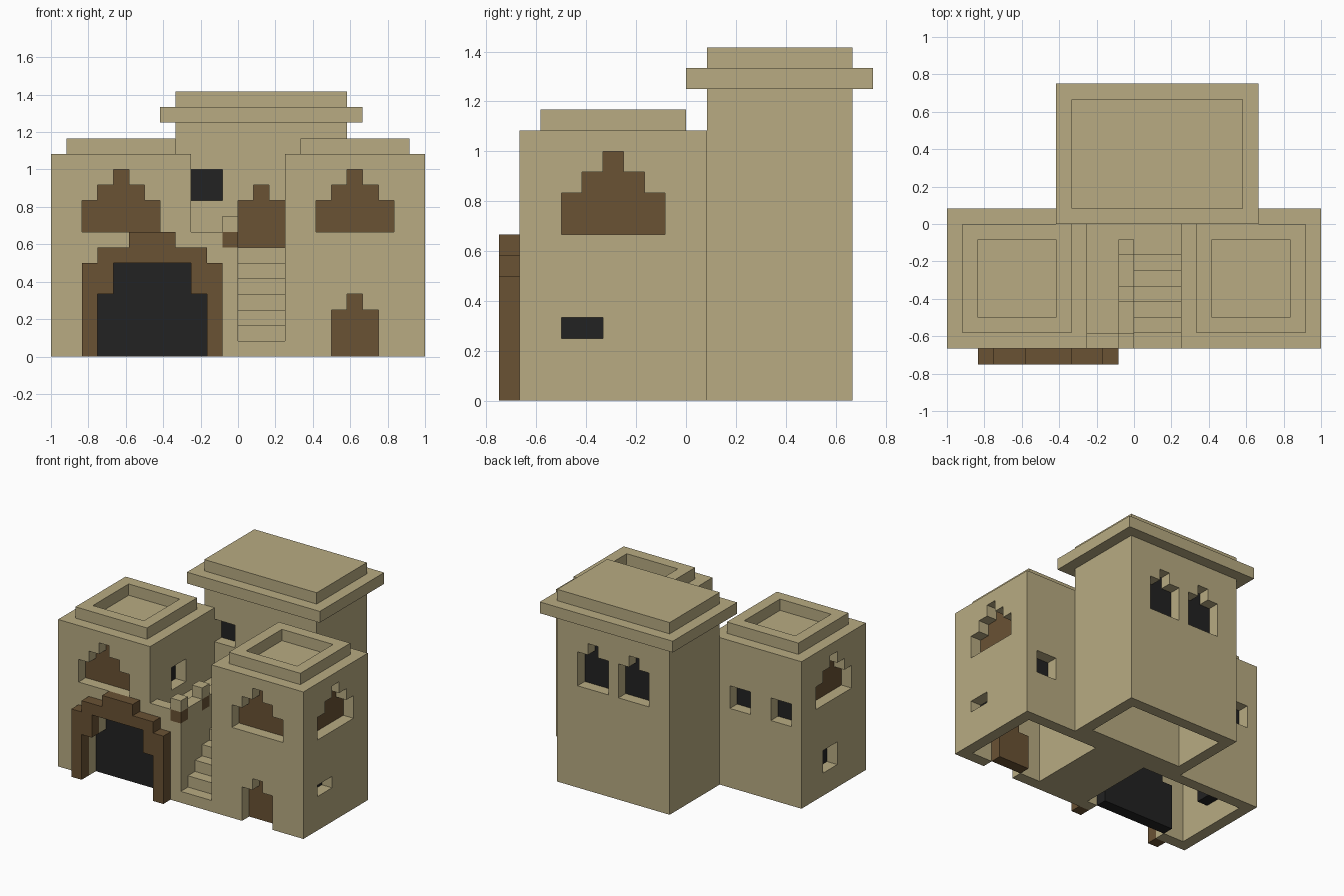
import bpy, bmesh

if "Cube" in bpy.data.objects:
    bpy.data.objects.remove(bpy.data.objects["Cube"], do_unlink=True)

U = 1 / 12  # one building block


def material(name, rgb):
    m = bpy.data.materials.new(name)
    m.use_nodes = True
    m.diffuse_color = (*rgb, 1)
    m.node_tree.nodes["Principled BSDF"].inputs["Base Color"].default_value = (*rgb, 1)
    return m


SAND = material("sandstone", (0.479, 0.407, 0.223))
BROWN = material("brown_wood", (0.144, 0.084, 0.034))
DARK = material("dark_opening", (0.016, 0.016, 0.016))


def prism(name, outline, axis, a, b, mat=SAND):
    """Extrude an outline of (across, height) points along x or y from a to b."""
    def place(p, d):
        return (d * U, p[0] * U, p[1] * U) if axis == "x" else (p[0] * U, d * U, p[1] * U)
    bm = bmesh.new()
    near = [bm.verts.new(place(p, a)) for p in outline]
    far = [bm.verts.new(place(p, b)) for p in outline]
    bm.faces.new(near)
    bm.faces.new(far)
    for i in range(len(outline)):
        j = (i + 1) % len(outline)
        bm.faces.new((near[i], near[j], far[j], far[i]))
    bmesh.ops.recalc_face_normals(bm, faces=bm.faces)
    me = bpy.data.meshes.new(name)
    bm.to_mesh(me)
    bm.free()
    me.materials.append(mat)
    ob = bpy.data.objects.new(name, me)
    bpy.context.collection.objects.link(ob)
    return ob


def box(name, x0, x1, y0, y1, z0, z1, mat=SAND):
    return prism(name, [(x0, z0), (x1, z0), (x1, z1), (x0, z1)], "y", y0, y1, mat)


def stepped(centre, base, tiers):
    """Stepped gable outline from (width, height) tiers stacked on base."""
    right, left, z = [], [], base
    for w, h in tiers:
        right += [(centre + w / 2, z), (centre + w / 2, z + h)]
        left += [(centre - w / 2, z), (centre - w / 2, z + h)]
        z += h
    return right + left[::-1]


def cut(targets, cutter):
    """Carve the cutter out of each target, then drop the cutter."""
    cutter.hide_render = True
    for ob in targets:
        mod = ob.modifiers.new("cut", "BOOLEAN")
        mod.operation, mod.solver, mod.object = "DIFFERENCE", "EXACT", cutter
        dg = bpy.context.evaluated_depsgraph_get()
        me = bpy.data.meshes.new_from_object(ob.evaluated_get(dg))
        ob.modifiers.clear()
        ob.data = me
    bpy.data.objects.remove(cutter, do_unlink=True)


def opening(name, targets, outline, axis, face, inward, mat):
    """Cut a hole through a one-block wall and set a coloured block behind it."""
    cut(targets, prism("cutter", outline, axis, face - inward * 0.5, face + inward * 1.02))
    back = face + inward
    prism(name, outline, axis, back, back + inward, mat)


GABLE = [(5, 2), (3, 1), (1, 1)]
DOOR = [(3, 3), (1, 1)]
SQUARE = [(2, 2)]

# Hollow main masses
left_of_stairs = box("west_wing", -12, -3, -8, 1, 0, 13)
right_of_stairs = box("east_wing", 3, 12, -8, 1, 0, 13)
tower = box("tower", -4, 7, 1, 8, 0, 15)
terrace = box("terrace", -3, 0, -8, 1, 0, 7)
cut([left_of_stairs], box("cutter", -11, -4, -7, 0, -1, 12))
cut([right_of_stairs], box("cutter", 4, 11, -7, 0, -1, 12))
cut([tower], box("cutter", -3, 6, 2, 7, -1, 14))
cut([left_of_stairs, terrace], box("cutter", -5, -1, -7, 0, -1, 6))

# Roof parapets and tower cap
for name, x in (("west_parapet", -11), ("east_parapet", 4)):
    parapet = box(name, x, x + 7, -7, 0, 13, 14)
    cut([parapet], box("cutter", x + 1, x + 6, -6, -1, 12, 15))
box("tower_cornice", -5, 8, 0, 9, 15, 16)
box("tower_roof", -4, 7, 1, 8, 16, 17)

# Staircase
steps = [(-8, 0)]
for i in range(7):
    steps += [(i - 8, i + 1), (i - 7, i + 1)]
steps[-1] = (1, 7)
prism("staircase", steps + [(1, 0)], "x", 0, 3)

# Terrace wall and railing
box("terrace_front_wall", -3, -1, -8, -7, 7, 8)
for i, y in enumerate((-8, -5, -2)):
    box(f"railing_post_{i}", -1, 0, y, y + 1, 7, 8, BROWN)
    box(f"railing_cap_{i}", -1, 0, y, y + 1, 8, 9)
    if i < 2:
        box(f"railing_wall_{i}", -1, 0, y + 1, y + 3, 7, 8)

# Large entrance with its wooden arch
gate = stepped(-5.5, 0, [(7, 4), (5, 2)])
opening("entrance_gate", [left_of_stairs, terrace], gate, "y", -8, 1, DARK)
arch = prism("entrance_arch", stepped(-5.5, 0, [(9, 6), (7, 1), (3, 1)]), "y", -9, -8, BROWN)
cut([arch], prism("cutter", stepped(-5.5, -1, [(7, 5), (5, 2)]), "y", -10, -7, BROWN))

# Stepped wooden windows on the front and sides
for name, wing, s in (("west", left_of_stairs, -1), ("east", right_of_stairs, 1)):
    opening(f"{name}_front_window", [wing], stepped(7.5 * s, 8, GABLE), "y", -8, 1, BROWN)
    opening(f"{name}_side_window", [wing], stepped(-3.5, 8, GABLE), "x", 12 * s, -s, BROWN)

# Doors
opening("east_door", [right_of_stairs], stepped(7.5, 0, DOOR), "y", -8, 1, BROWN)
opening("tower_door", [tower], stepped(1.5, 7, DOOR), "y", 1, 1, BROWN)

# Small dark windows
opening("tower_front_window", [tower], stepped(-2, 10, SQUARE), "y", 1, 1, DARK)
opening("terrace_window", [left_of_stairs], stepped(-4, 8, SQUARE), "x", -3, -1, DARK)
opening("west_low_window", [left_of_stairs], stepped(-3, 2, SQUARE), "x", -12, 1, DARK)
opening("east_low_window", [right_of_stairs], stepped(-5, 3, [(2, 1)]), "x", 12, -1, DARK)
opening("east_back_window", [right_of_stairs], stepped(10, 4, SQUARE), "y", 1, -1, DARK)
for i, x in enumerate((-10, -6)):
    opening(f"west_back_window_{i}", [left_of_stairs], stepped(x, 7, SQUARE), "y", 1, -1, DARK)
for i, x in enumerate((-0.5, 3.5)):
    opening(f"tower_back_window_{i}", [tower], stepped(x, 9, DOOR), "y", 8, -1, DARK)
